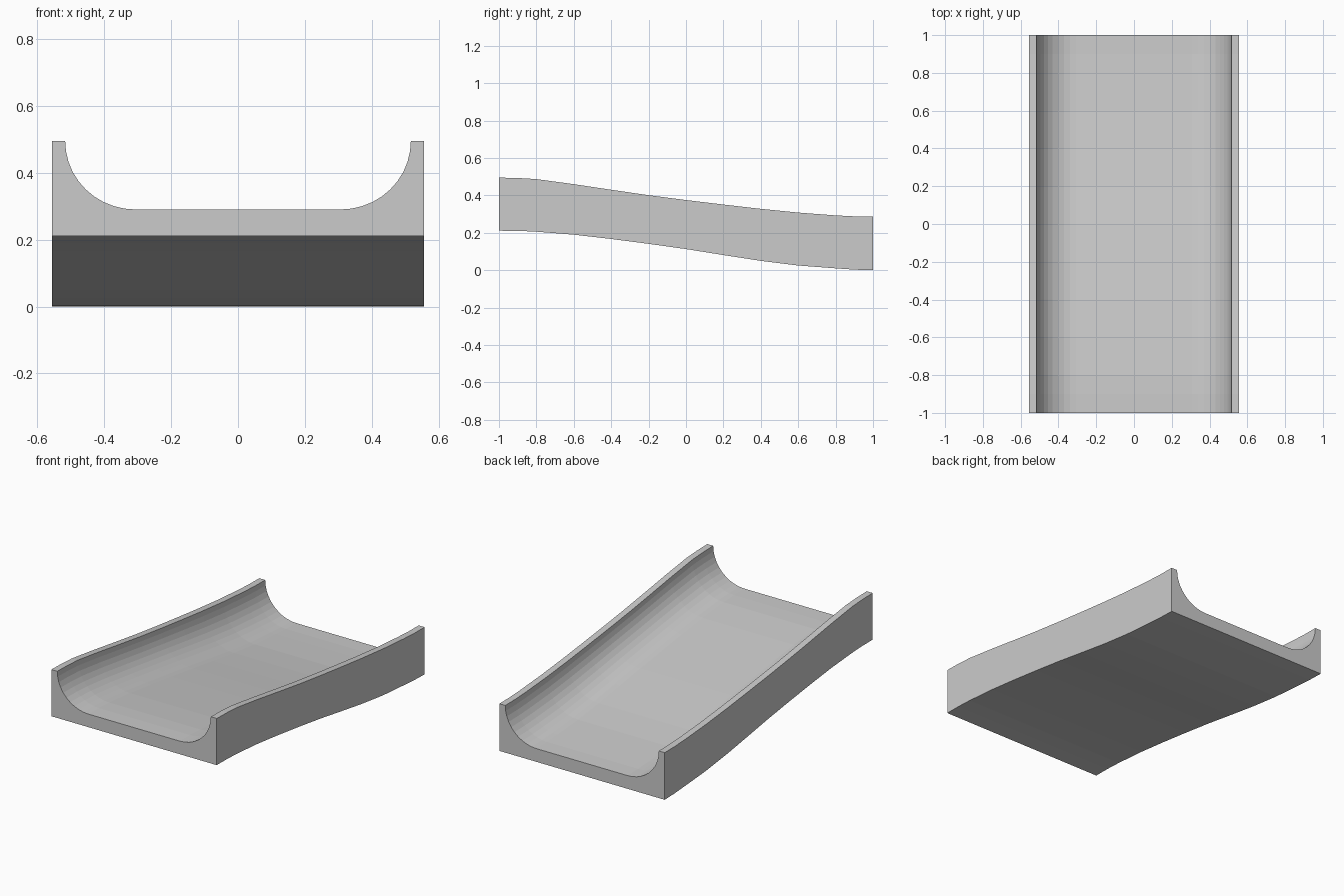
import bpy, bmesh, math

if "Cube" in bpy.data.objects:
    bpy.data.objects.remove(bpy.data.objects["Cube"])

# Side silhouette stations along the slope: y, underside height, rim height
STATIONS = [(-1, .211, .495), (-.9, .2105, .493), (-.8, .206, .487), (-.6, .190, .460),
            (-.4, .167, .430), (-.2, .141, .401), (0, .113, .375), (.2, .081, .351),
            (.4, .050, .328), (.6, .025, .308), (.8, .010, .293), (.9, .003, .288),
            (1, 0, .287)]
HALF, INNER, FLOOR, ARC, SEG = .557, .517, .28, .21, 10


def channel_profile():
    """Cross-section as (x, height fraction): square outside, rounded trough inside."""
    right = [(HALF, 0), (HALF, 1), (INNER, 1)]
    for i in range(1, SEG + 1):
        a = math.pi / 2 * i / SEG
        right.append((INNER - ARC + ARC * math.cos(a), 1 - (1 - FLOOR) * math.sin(a)))
    return right + [(-x, f) for x, f in reversed(right)]


# Sloping channel, lofted through the stations
bm = bmesh.new()
rings = [[bm.verts.new((x, y, lo + (hi - lo) * f)) for x, f in channel_profile()]
         for y, lo, hi in STATIONS]
n = len(rings[0])
for a, b in zip(rings, rings[1:]):
    for i in range(n):
        j = (i + 1) % n
        bm.faces.new((a[i], a[j], b[j], b[i]))

# End caps
bm.faces.new(rings[0])
bm.faces.new(rings[-1][::-1])
bmesh.ops.recalc_face_normals(bm, faces=bm.faces)

mesh = bpy.data.meshes.new("slide_channel")
bm.to_mesh(mesh)
bm.free()
bpy.context.collection.objects.link(bpy.data.objects.new("slide_channel", mesh))
